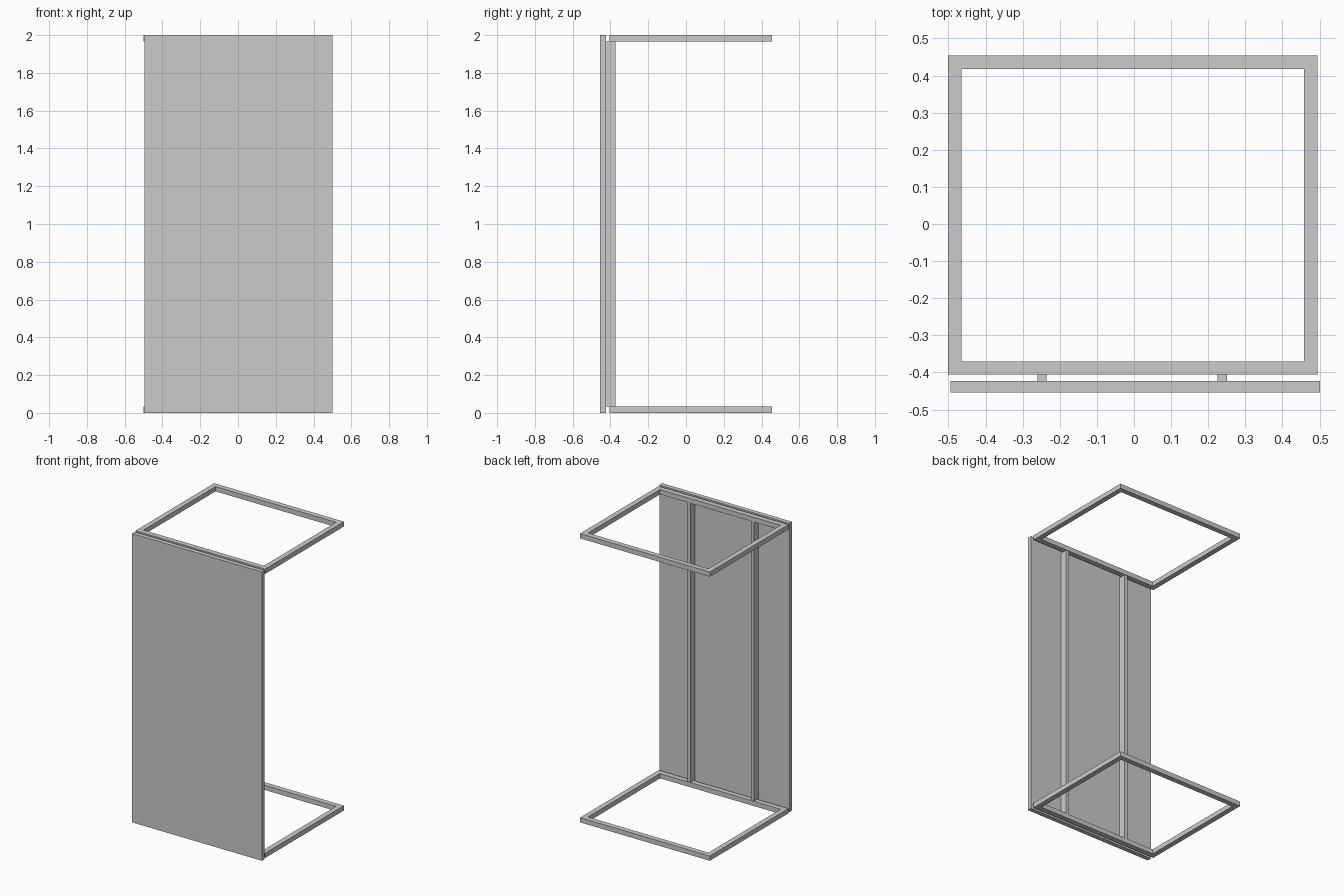
import bpy
import bmesh

if "Cube" in bpy.data.objects:
    bpy.data.objects.remove(bpy.data.objects["Cube"])


def make_object(name, bm):
    bmesh.ops.recalc_face_normals(bm, faces=bm.faces)
    mesh = bpy.data.meshes.new(name)
    bm.to_mesh(mesh)
    bm.free()
    obj = bpy.data.objects.new(name, mesh)
    bpy.context.collection.objects.link(obj)
    return obj


def box(name, lo, hi):
    bm = bmesh.new()
    bmesh.ops.create_cube(bm, size=1)
    for v in bm.verts:
        v.co = [(a + b) / 2 + c * (b - a) for a, b, c in zip(lo, hi, v.co)]
    return make_object(name, bm)


def ring(name, x0, x1, y0, y1, width, z0, z1):
    # Mitred rectangular frame: quads between outer and inner loops, extruded up
    bm = bmesh.new()

    def loop(inset):
        a, b, c, d = x0 + inset, x1 - inset, y0 + inset, y1 - inset
        return [bm.verts.new((x, y, z0)) for x, y in ((a, c), (b, c), (b, d), (a, d))]

    outer, inner = loop(0), loop(width)
    faces = []
    for i in range(4):
        j = (i + 1) % 4
        faces.append(bm.faces.new((outer[i], outer[j], inner[j], inner[i])))
    ext = bmesh.ops.extrude_face_region(bm, geom=faces, use_keep_orig=True)
    for v in ext["geom"]:
        if isinstance(v, bmesh.types.BMVert):
            v.co.z = z1
    return make_object(name, bm)


HEIGHT, BAR = 2.0, 0.033

# Front panel
box("front_panel", (-0.495, -0.454, 0), (0.501, -0.423, HEIGHT))

# Bottom and top frames
for name, z in (("bottom_frame", 0), ("top_frame", HEIGHT - BAR)):
    ring(name, -0.501, 0.494, -0.406, 0.454, 0.036, z, z + BAR)

# Uprights behind the panel, between the frames
for name, x in (("left_upright", -0.248), ("right_upright", 0.238)):
    box(name, (x - 0.0125, -0.423, BAR), (x + 0.0125, -0.373, HEIGHT - BAR))
